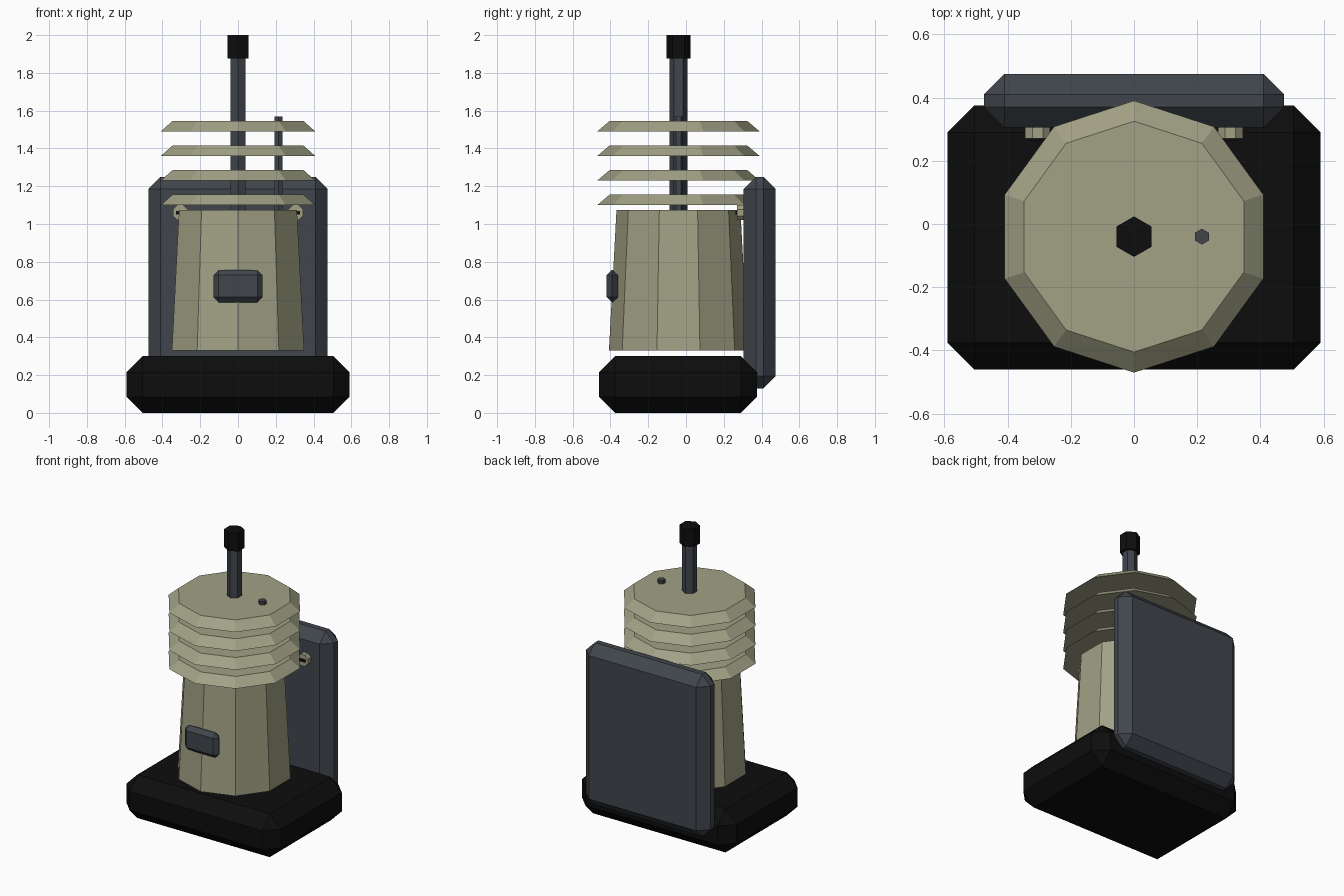
import bpy, bmesh, math
from mathutils import Matrix

if "Cube" in bpy.data.objects:
    bpy.data.objects.remove(bpy.data.objects["Cube"])


def material(name, rgb):
    m = bpy.data.materials.new(name)
    m.diffuse_color = (*rgb, 1)
    m.use_nodes = True
    m.node_tree.nodes["Principled BSDF"].inputs["Base Color"].default_value = m.diffuse_color
    return m


BEIGE = material("beige", (0.36, 0.355, 0.235))
GREY = material("slate grey", (0.052, 0.061, 0.073))
BLACK = material("black", (0.004, 0.004, 0.004))


def finish(name, bm, mat):
    bmesh.ops.recalc_face_normals(bm, faces=bm.faces)
    me = bpy.data.meshes.new(name)
    bm.to_mesh(me)
    bm.free()
    me.materials.append(mat)
    ob = bpy.data.objects.new(name, me)
    bpy.context.collection.objects.link(ob)
    return ob


def box(name, lo, hi, mat, chamfer=0):
    bm = bmesh.new()
    size = [b - a for a, b in zip(lo, hi)]
    mid = [(a + b) / 2 for a, b in zip(lo, hi)]
    bmesh.ops.create_cube(bm, size=1, matrix=Matrix.Translation(mid) @ Matrix.Diagonal((*size, 1)))
    if chamfer:
        bmesh.ops.bevel(bm, geom=bm.edges[:], offset=chamfer, segments=1, affect='EDGES')
    return finish(name, bm, mat)


def prism(name, sides, r1, r2, z1, z2, mat, x=0, y=-0.04):
    """Upright tapered prism with a corner pointing to the front and back."""
    bm = bmesh.new()
    bmesh.ops.create_cone(bm, cap_ends=True, segments=sides, radius1=r1, radius2=r2, depth=z2 - z1)
    p = max(bm.verts, key=lambda v: v.co.z * 10 + v.co.y)
    turn = math.pi / 2 - math.atan2(p.co.y, p.co.x)
    bm.transform(Matrix.Translation((x, y, (z1 + z2) / 2)) @ Matrix.Rotation(turn, 4, 'Z'))
    return finish(name, bm, mat)


# Base, back panel and front button
box("base", (-0.59, -0.46, 0), (0.59, 0.375, 0.30), BLACK, 0.085)
box("back_panel", (-0.475, 0.305, 0.13), (0.475, 0.475, 1.25), GREY, 0.065)
box("front_button", (-0.13, -0.42, 0.585), (0.13, -0.36, 0.757), GREY, 0.028)

# Tapered body and stacked fins
prism("body", 10, 0.368, 0.328, 0.33, 1.075, BEIGE)
for i in range(4):
    z = 1.10 + 0.13 * i
    prism(f"fin_{i + 1}", 10, 0.43, 0.365, z, z + 0.055, BEIGE)

# Central mast with cap, and the small side rod
prism("mast", 6, 0.047, 0.047, 1.07, 1.88, GREY)
prism("mast_cap", 6, 0.064, 0.064, 1.875, 2.0, BLACK)
prism("side_rod", 6, 0.025, 0.025, 1.07, 1.57, GREY, x=0.215)

# Slotted screws holding the panel
for side, s in (("left", -1), ("right", 1)):
    bm = bmesh.new()
    bmesh.ops.create_cone(bm, cap_ends=True, segments=8, radius1=0.043, radius2=0.043, depth=0.04)
    bm.transform(Matrix.Translation((s * 0.305, 0.29, 1.06)) @ Matrix.Rotation(math.pi / 2, 4, 'X')
                 @ Matrix.Rotation(math.pi / 8, 4, 'Z'))
    finish(f"{side}_screw", bm, BEIGE)
    box(f"{side}_screw_slot", (s * 0.305 - 0.022, 0.263, 1.051), (s * 0.305 + 0.022, 0.272, 1.069), BLACK)
